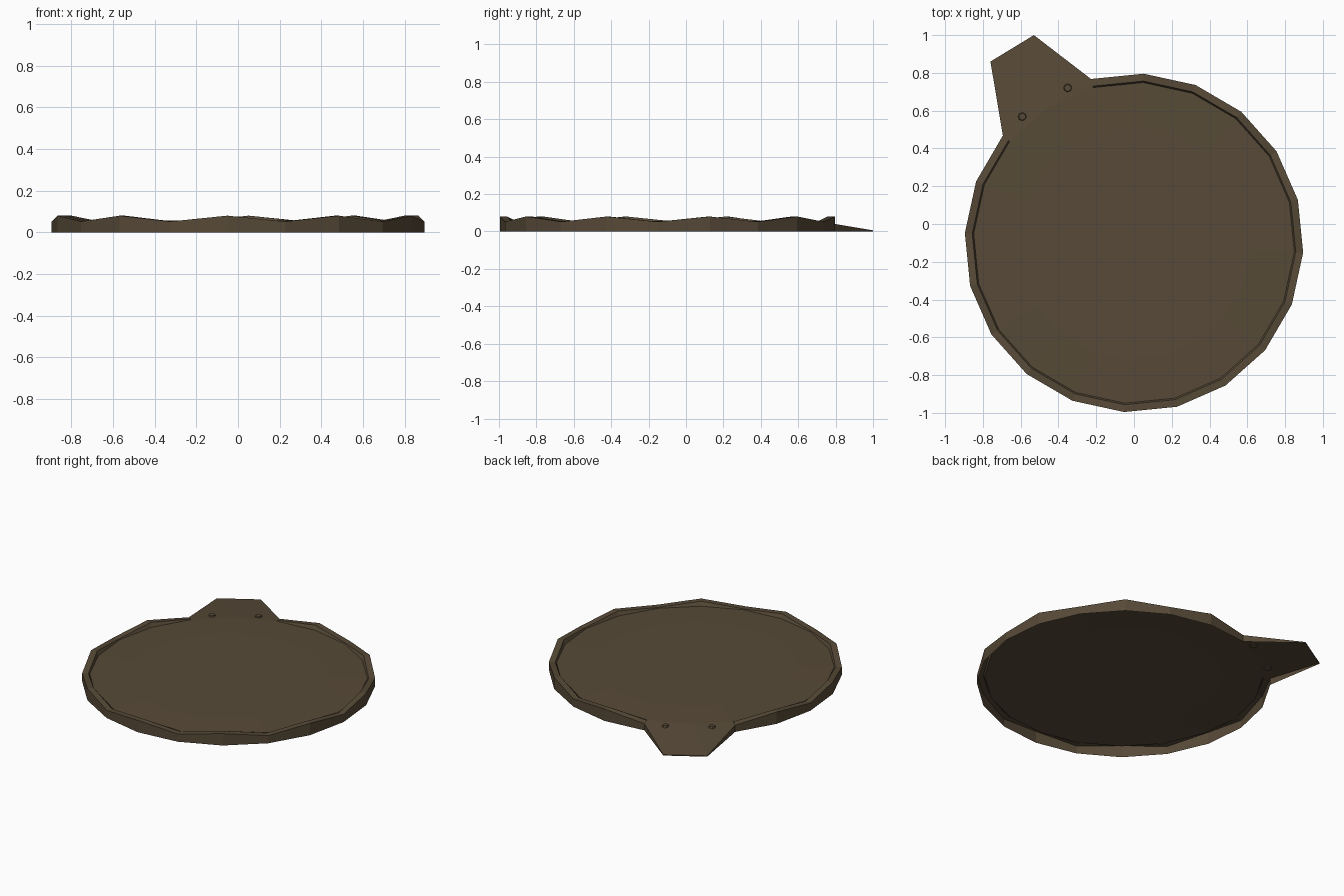
import bpy, bmesh
from math import radians, cos, sin
from mathutils import Matrix

cube = bpy.data.objects.get("Cube")
if cube:
    bpy.data.objects.remove(cube)

mat = bpy.data.materials.new("dark_earth_brown")
mat.use_nodes = True
colour = (0.095, 0.068, 0.038, 1)
mat.diffuse_color = colour
bsdf = mat.node_tree.nodes["Principled BSDF"]
bsdf.inputs["Base Color"].default_value = colour
bsdf.inputs["Roughness"].default_value = 0.9

SIDES = 20
CENTRE_Y = -0.1
PEAK, VALLEY, FLOOR = 0.08, 0.052, 0.05


def polar(radius, index, z):
    a = radians(86.7 + index * 360 / SIDES)
    return (radius * cos(a), CENTRE_Y + radius * sin(a), z)


def rim_height(i):
    return VALLEY if i % 2 else PEAK


def finish(bm, name):
    mesh = bpy.data.meshes.new(name)
    bm.to_mesh(mesh)
    bm.free()
    mesh.materials.append(mat)
    obj = bpy.data.objects.new(name, mesh)
    bpy.context.collection.objects.link(obj)


def ring(bm, radius, height):
    return [bm.verts.new(polar(radius, i, height(i))) for i in range(SIDES)]


# Shallow dish: wall, wavy rim, step and floor, left open at the spout
bm = bmesh.new()
foot = ring(bm, 0.897, lambda i: 0)
outer = ring(bm, 0.897, lambda i: VALLEY - 0.007 if i in (1, 3) else rim_height(i))
inner = ring(bm, 0.858, rim_height)
edge = ring(bm, 0.85, lambda i: FLOOR)
bed = ring(bm, 0.617, lambda i: 0.056)
for i in range(SIDES):
    j = (i + 1) % SIDES
    if i not in (1, 2):
        for low, high in ((foot, outer), (outer, inner), (inner, edge)):
            bm.faces.new((low[i], low[j], high[j], high[i]))
    bm.faces.new((edge[i], edge[j], bed[j], bed[i]))
bm.faces.new(bed)

# Sloping spout with thin side walls
tips = [bm.verts.new(p) for p in ((-0.53, 1.0, 0.006), (-0.76, 0.86, 0.006))]
toes = [bm.verts.new((v.co.x, v.co.y, 0)) for v in tips]
bm.faces.new((edge[1], outer[1], edge[2]))
bm.faces.new((edge[2], outer[3], edge[3]))
bm.faces.new((edge[2], outer[1], tips[0]))
bm.faces.new((edge[2], tips[0], tips[1]))
bm.faces.new((edge[2], tips[1], outer[3]))
bm.faces.new((foot[1], toes[0], tips[0], outer[1]))
bm.faces.new((toes[0], toes[1], tips[1], tips[0]))
bm.faces.new((toes[1], foot[3], outer[3], tips[1]))
for i in (1, 3):
    bm.faces.new((edge[i], inner[i], outer[i]))
bm.verts.remove(foot[2])
bm.verts.remove(outer[2])
bm.verts.remove(inner[2])
bmesh.ops.recalc_face_normals(bm, faces=bm.faces)
finish(bm, "dish_with_spout")

# Two small studs at the root of the spout
for side, index in (("left", 1.47), ("right", 2.49)):
    bm = bmesh.new()
    place = Matrix.Translation(polar(0.892, index, 0.044))
    bmesh.ops.create_cone(bm, cap_ends=True, segments=8, radius1=0.026,
                          radius2=0.018, depth=0.02, matrix=place)
    finish(bm, side + "_spout_stud")
